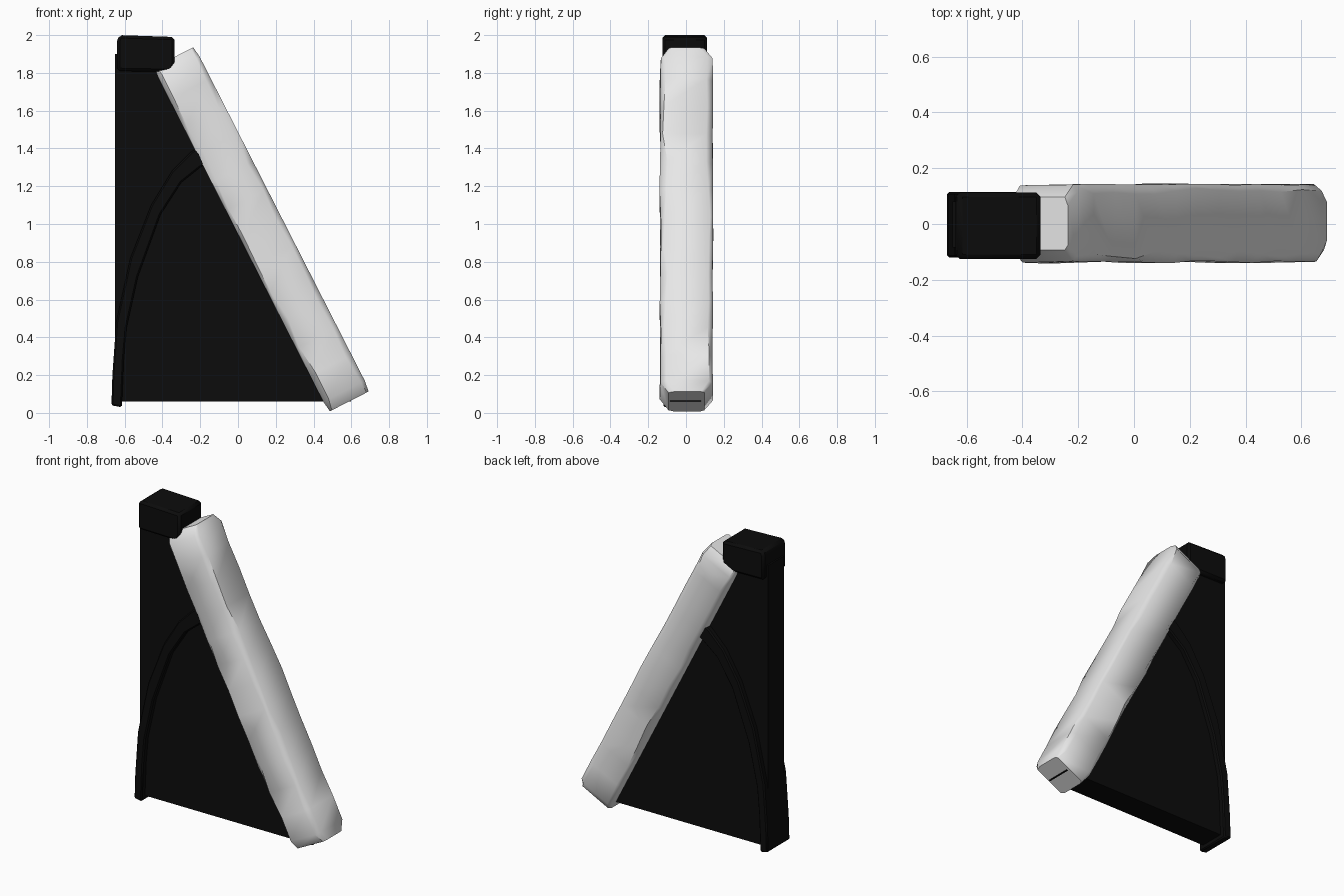
import bpy, bmesh, random
from math import radians

random.seed(4)
if "Cube" in bpy.data.objects:
    bpy.data.objects.remove(bpy.data.objects["Cube"])


def material(name, value):
    m = bpy.data.materials.new(name)
    m.use_nodes = True
    colour = (value, value, value, 1)
    m.diffuse_color = colour
    m.node_tree.nodes["Principled BSDF"].inputs["Base Color"].default_value = colour
    return m


black = material("black", 0.0035)
white = material("white", 0.8)


def finish(bm, name, mat, bevel=0, segments=1, angle=35):
    bmesh.ops.recalc_face_normals(bm, faces=bm.faces)
    mesh = bpy.data.meshes.new(name)
    bm.to_mesh(mesh)
    bm.free()
    mesh.materials.append(mat)
    ob = bpy.data.objects.new(name, mesh)
    bpy.context.collection.objects.link(ob)
    if bevel:
        mod = ob.modifiers.new("soft_edges", "BEVEL")
        mod.width, mod.segments = bevel, segments
    bpy.ops.object.select_all(action="DESELECT")
    bpy.context.view_layer.objects.active = ob
    ob.select_set(True)
    bpy.ops.object.shade_smooth_by_angle(angle=radians(angle))
    return ob


def slab(name, outline, front, back, mat, bevel=0):
    """Extrude an x-z outline through the depth of the model."""
    bm = bmesh.new()
    face = bm.faces.new([bm.verts.new((x, front, z)) for x, z in outline])
    grown = bmesh.ops.extrude_face_region(bm, geom=[face])["geom"]
    for v in grown:
        if isinstance(v, bmesh.types.BMVert):
            v.co.y = back
    return finish(bm, name, mat, bevel)


# Triangular panel, its lower tip just reaching through the end of the beam
slab("side_panel", [(-0.65, 0.06), (0.6, 0.06), (0.59, 0.075), (-0.36, 1.9), (-0.65, 1.9)],
     -0.085, 0.08, black)

# Curved brace
outer = [(-0.67, 0.04), (-0.665, 0.2), (-0.645, 0.48), (-0.57, 0.82),
         (-0.46, 1.1), (-0.35, 1.28), (-0.25, 1.38), (-0.15, 1.45)]
inner = [(-0.615, 0.03), (-0.605, 0.28), (-0.59, 0.45), (-0.53, 0.72),
         (-0.41, 1.05), (-0.3, 1.22), (-0.2, 1.3), (-0.1, 1.36)]
slab("curved_brace", outer + inner[::-1], -0.12, 0.115, black, 0.008)

# Top block
slab("top_block", [(-0.64, 1.81), (-0.35, 1.805), (-0.335, 1.85), (-0.335, 1.99),
                   (-0.63, 2.0), (-0.64, 1.97)], -0.125, 0.112, black, 0.015)

# Rough-hewn sloping beam, lofted from chamfered sections
bm = bmesh.new()
stations = [-1.035, -0.975] + [-0.82 + 0.164 * i for i in range(11)] + [0.95, 1.01]
last = len(stations) - 1
rings = []
for i, along in enumerate(stations):
    end = i in (0, last)
    half_x, half_y = (0.115, 0.095) if end else (0.123, 0.143)
    ring = []
    for sx, sy in ((1, 1), (-1, 1), (-1, -1), (1, -1)):
        cut_x, cut_y = random.uniform(0.015, 0.035), random.uniform(0.015, 0.04)
        if end:
            cut_x = 0.012
        points = [(half_x, half_y - cut_y), (half_x - cut_x, half_y)]
        if sx * sy < 0:
            points.reverse()
        for px, py in points:
            wobble = 0 if end else random.uniform(0, 0.008)
            ring.append(bm.verts.new((sx * px, sy * (py - wobble), along)))
    rings.append(ring)
for low, high in zip(rings, rings[1:]):
    for j in range(8):
        k = (j + 1) % 8
        bm.faces.new((low[j], low[k], high[k], high[j]))
bm.faces.new(rings[0])
bm.faces.new(rings[-1])
beam = finish(bm, "sloping_beam", white, angle=50)
beam.rotation_euler.y = radians(-27)
beam.location = (0.119, 0.002, 0.983)
